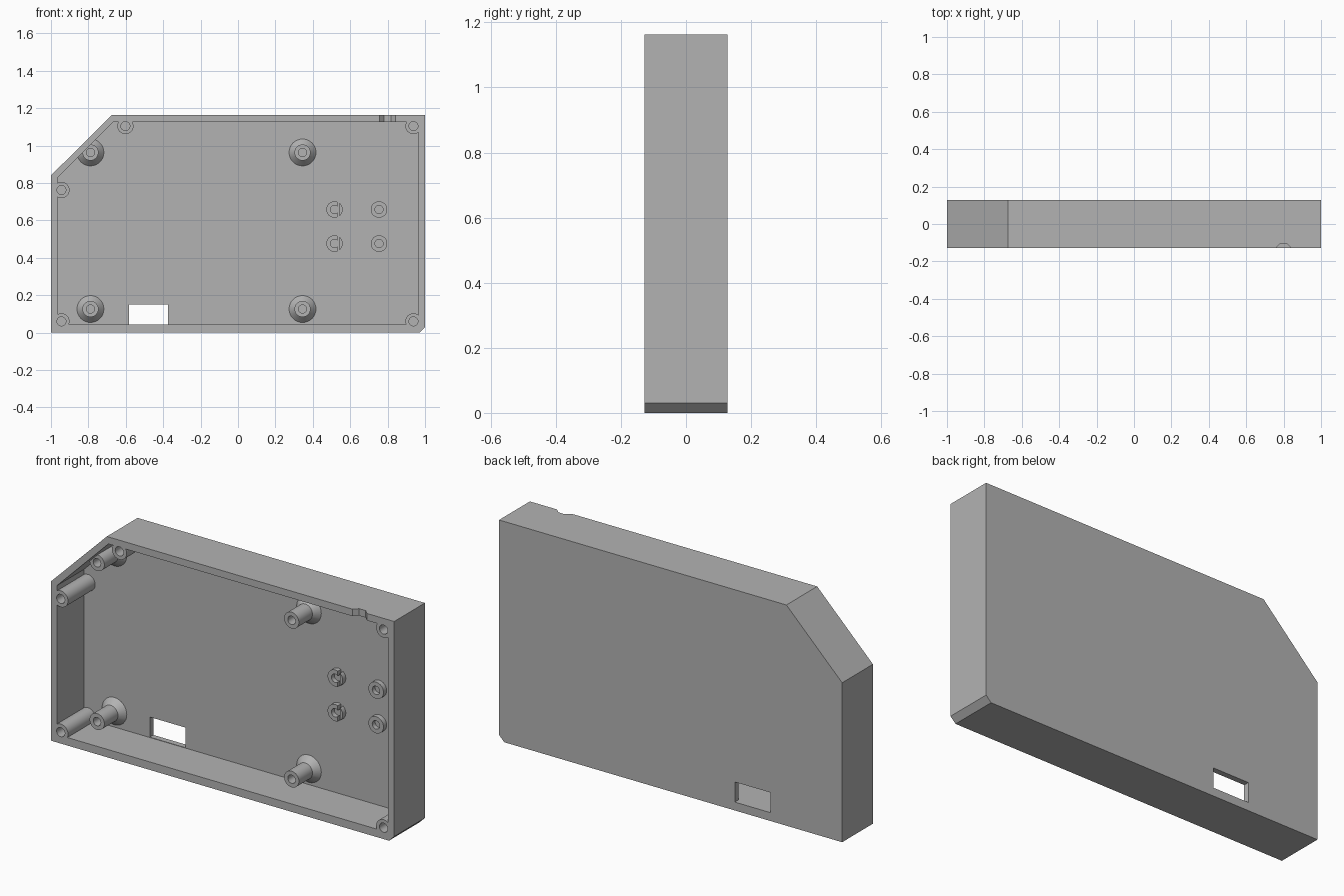
import bpy, bmesh, math
from mathutils import Vector

cube = bpy.data.objects.get("Cube")
if cube:
    bpy.data.objects.remove(cube, do_unlink=True)

grey = bpy.data.materials.new("plain_grey")
grey.use_nodes = True
COLOR = (0.45, 0.45, 0.45, 1)
grey.diffuse_color = COLOR
grey.node_tree.nodes["Principled BSDF"].inputs["Base Color"].default_value = COLOR

FRONT, BACK, FLOOR = -0.128, 0.128, 0.098
TOP = 1.163


def finish(name, bm):
    bmesh.ops.remove_doubles(bm, verts=bm.verts, dist=1e-5)
    bmesh.ops.recalc_face_normals(bm, faces=bm.faces)
    mesh = bpy.data.meshes.new(name)
    bm.to_mesh(mesh)
    bm.free()
    mesh.materials.append(grey)
    ob = bpy.data.objects.new(name, mesh)
    bpy.context.collection.objects.link(ob)
    return ob


def prism(name, outline, start, end, upright=False):
    """Extrude an outline along y, or along z when upright."""
    bm = bmesh.new()
    place = (lambda a, b: (a, b, start)) if upright else (lambda a, b: (a, start, b))
    face = bm.faces.new([bm.verts.new(place(a, b)) for a, b in outline])
    new = bmesh.ops.extrude_face_region(bm, geom=[face])["geom"]
    move = Vector((0, 0, end - start)) if upright else Vector((0, end - start, 0))
    bmesh.ops.translate(bm, vec=move, verts=[g for g in new if isinstance(g, bmesh.types.BMVert)])
    return finish(name, bm)


def box(name, x0, x1, y0, y1, z0, z1):
    return prism(name, [(x0, z0), (x1, z0), (x1, z1), (x0, z1)], y0, y1)


def lathe(name, x, z, profile, steps=32):
    """Turn (radius, y) points around an axis that runs front to back."""
    bm = bmesh.new()
    verts = [bm.verts.new((x + r, y, z)) for r, y in profile]
    edges = [bm.edges.new(pair) for pair in zip(verts, verts[1:])]
    bmesh.ops.spin(bm, geom=verts + edges, cent=(x, 0, z), axis=(0, 1, 0),
                   angle=2 * math.pi, steps=steps)
    return finish(name, bm)


def rod(name, x, z, radius, y0, y1):
    return lathe(name, x, z, [(0, y1), (radius, y1), (radius, y0), (0, y0)])


def combine(target, tool, operation="DIFFERENCE", keep=False):
    mod = target.modifiers.new("cut", "BOOLEAN")
    mod.operation, mod.solver, mod.object = operation, "EXACT", tool
    bpy.context.view_layer.objects.active = target
    bpy.ops.object.modifier_apply(modifier=mod.name)
    if not keep:
        bpy.data.objects.remove(tool, do_unlink=True)


def smooth(ob):
    bpy.ops.object.select_all(action="DESELECT")
    ob.select_set(True)
    bpy.context.view_layer.objects.active = ob
    bpy.ops.object.shade_smooth_by_angle(angle=math.radians(30))


# Outer block and the cavity that hollows it from the front
tray = prism("enclosure_tray", [(-1, 0), (0.97, 0), (1, 0.03), (1, TOP),
                                (-0.675, TOP), (-1, 0.84)], FRONT, BACK)
cavity = prism("cavity_cutter", [(-0.966, 0.042), (0.964, 0.042), (0.964, 1.126),
                                 (-0.666, 1.126), (-0.966, 0.826)], -0.3, FLOOR)
cavity.hide_render = True

# Tall board standoffs with flared feet, trimmed where they meet the wall
standoffs = []
for side, x in (("right", -0.789), ("left", 0.345)):
    for level, z in (("lower", 0.126), ("upper", 0.963)):
        post = lathe(f"{level}_{side}_standoff", x, z, [
            (0, 0.11), (0.072, 0.11), (0.072, FLOOR), (0.043, 0.066), (0.043, -0.047),
            (0.022, -0.047), (0.022, 0.06), (0, 0.06)])
        combine(post, cavity, "INTERSECT", keep=True)
        standoffs.append(post)

# Short ring standoffs, the inner pair slotted
for column, x in (("inner", 0.516), ("outer", 0.754)):
    for level, z in (("lower", 0.476), ("upper", 0.658)):
        ring = lathe(f"{level}_{column}_ring", x, z, [
            (0, 0.105), (0.044, 0.105), (0.044, 0.072), (0.022, 0.072),
            (0.022, 0.096), (0, 0.096)])
        if column == "inner":
            combine(ring, box("slot_cutter", x + 0.015, x + 0.028, 0, 0.0975, z - 0.06, z + 0.06))
        standoffs.append(ring)

# Screw posts along the rim are left standing in the cavity, then drilled
screws = [(-0.944, 0.06), (0.938, 0.06), (0.938, 1.104), (-0.602, 1.104), (-0.944, 0.762)]
for x, z in screws:
    combine(cavity, rod("post_cutter", x, z, 0.043, -0.4, 0.2))
combine(tray, cavity)
for x, z in screws:
    combine(tray, rod("hole_cutter", x, z, 0.024, -0.2, 0.07))

# Connector window through the back, and cable notch in the top rim
combine(tray, box("window_cutter", -0.583, -0.374, 0.05, 0.2, 0.044, 0.15))
combine(tray, prism("notch_cutter", [(0.737, -0.148), (0.78, -0.105), (0.818, -0.105),
                                     (0.861, -0.148)], 1.08, 1.3, upright=True))

for ob in [tray] + standoffs:
    smooth(ob)
